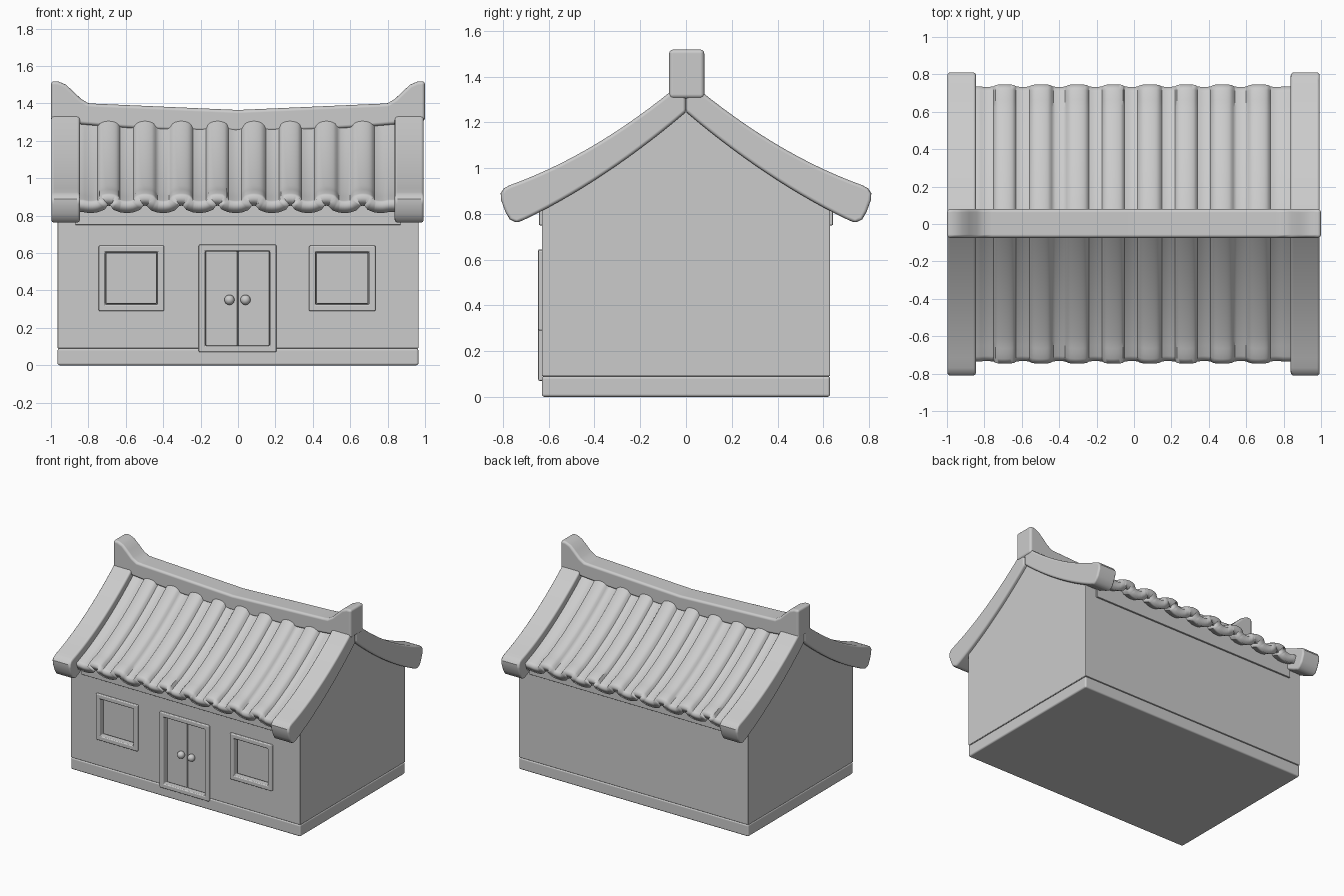
import bpy, bmesh, math

cube = bpy.data.objects.get("Cube")
if cube:
    bpy.data.objects.remove(cube, do_unlink=True)

clay = bpy.data.materials.new("plain grey")
clay.use_nodes = True
clay.diffuse_color = (0.6, 0.6, 0.6, 1)
clay.node_tree.nodes["Principled BSDF"].inputs["Base Color"].default_value = (0.6, 0.6, 0.6, 1)


def make(name, bm):
    mesh = bpy.data.meshes.new(name)
    bm.to_mesh(mesh)
    bm.free()
    mesh.materials.append(clay)
    ob = bpy.data.objects.new(name, mesh)
    bpy.context.collection.objects.link(ob)
    return ob


def activate(ob):
    bpy.ops.object.select_all(action='DESELECT')
    ob.select_set(True)
    bpy.context.view_layer.objects.active = ob


def finish(ob, bevel=0, segments=3):
    activate(ob)
    bpy.ops.object.shade_smooth_by_angle(angle=math.radians(35))
    if bevel:
        mod = ob.modifiers.new("soft edges", 'BEVEL')
        mod.width = bevel
        mod.segments = segments
        mod.limit_method = 'ANGLE'
        mod.angle_limit = math.radians(40)
        mod.harden_normals = True
    return ob


def prism(name, profile, start, end, along='X'):
    """Extrude a (y, z) profile along x, or an (x, z) profile along y."""
    bm = bmesh.new()
    place = (lambda p, t: (t, p[0], p[1])) if along == 'X' else (lambda p, t: (p[0], t, p[1]))
    face = bm.faces.new([bm.verts.new(place(p, start)) for p in profile])
    moved = bmesh.ops.extrude_face_region(bm, geom=[face])["geom"]
    shift = (end - start, 0, 0) if along == 'X' else (0, end - start, 0)
    bmesh.ops.translate(bm, vec=shift, verts=[v for v in moved if isinstance(v, bmesh.types.BMVert)])
    bmesh.ops.recalc_face_normals(bm, faces=bm.faces)
    return make(name, bm)


def box(name, x, y, z):
    return prism(name, [(x[0], z[0]), (x[1], z[0]), (x[1], z[1]), (x[0], z[1])], y[0], y[1], 'Y')


def cut(ob, cutter):
    mod = ob.modifiers.new("opening", 'BOOLEAN')
    mod.object = cutter
    mod.solver = 'EXACT'
    activate(ob)
    bpy.ops.object.modifier_apply(modifier=mod.name)


def top_z(y):
    return 1.39 - 0.85 * y + 0.32 * y * y


def under_z(y):
    return 1.245 - 0.85 * y + 0.26 * y * y


def steps(a, b, n):
    return [a + (b - a) * i / n for i in range(n + 1)]


# Base and walls with curved gables
W, D = 0.965, 0.63
finish(box("base", (-W, W), (-D, D), (0, 0.09)), 0.012)
gable = [(-D, 0.09)] + [(y, under_z(abs(y)) + 0.003) for y in steps(-D, D, 24)] + [(D, 0.09)]
walls = prism("walls", gable, -W, W)

# Door and window openings with raised frames
openings = [("right_window", (-0.745, -0.395), (0.29, 0.64)),
            ("left_window", (0.38, 0.735), (0.29, 0.64)),
            ("door", (-0.21, 0.205), (0.07, 0.645))]
for name, x, z in openings:
    inner_x = (x[0] + 0.035, x[1] - 0.035)
    inner_z = (z[0] + 0.035, z[1] - 0.035)
    cutter = box("cutter", inner_x, (-0.75, -0.58), inner_z)
    cutter.hide_render = True
    frame = box(name + "_frame", x, (-0.646, -0.6), z)
    cut(frame, cutter)
    cut(walls, cutter)
    bpy.data.objects.remove(cutter, do_unlink=True)
    finish(frame, 0.007)
    if name == "door":
        for side, edges in (("right", (inner_x[0] + 0.002, -0.003)), ("left", (0.0, inner_x[1] - 0.002))):
            finish(box(side + "_door_panel", edges, (-0.605, -0.57), inner_z), 0.005)
    else:
        pane_x = (inner_x[0] + 0.004, inner_x[1] - 0.004)
        pane_z = (inner_z[0] + 0.004, inner_z[1] - 0.004)
        finish(box(name + "_pane", pane_x, (-0.61, -0.57), pane_z), 0.006)
finish(walls, 0.008)

# Door knobs
for side, x in (("right", -0.046), ("left", 0.04)):
    bm = bmesh.new()
    bmesh.ops.create_uvsphere(bm, u_segments=20, v_segments=12, radius=0.027)
    bmesh.ops.translate(bm, vec=(x, -0.618, 0.35), verts=bm.verts)
    finish(make(side + "_door_knob", bm))

# Thick curved gable boards with rounded eave ends
upper = [(y, top_z(y)) for y in steps(0, 0.77, 14)]
lower = [(y, under_z(y)) for y in steps(0.70, 0, 14)]
tip = [(0.795, 0.912), (0.81, 0.89), (0.808, 0.86), (0.79, 0.81), (0.77, 0.775), (0.74, 0.76)]
for side, x in (("right", (-0.998, -0.845)), ("left", (0.838, 0.993))):
    for end, sign in (("front", -1), ("back", 1)):
        outline = [(sign * y, z) for y, z in upper + tip + lower]
        finish(prism(f"{side}_{end}_gable_board", outline, *x), 0.015)

# Ridge beam with a sagging top and upswept ends
def ridge_top(x):
    t = max(0.0, min(1.0, (abs(x) - 0.79) / 0.17))
    return 1.365 + 0.044 * abs(x) + 0.11 * t * t * (3 - 2 * t)


xs = steps(-1, 1, 50)
ridge = [(x, ridge_top(x)) for x in xs]
ridge += [(x, 1.25 + 0.055 * abs(x) ** 2) for x in reversed(xs)]
finish(prism("ridge_beam", ridge, -0.074, 0.08, 'Y'), 0.018)

# Wavy tiled roof: round cover tiles over shallow pans
PITCH, HALF = 0.194, 0.058


def wave(x):
    k = max(-3.5, min(3.5, round(x / PITCH - 0.5) + 0.5))
    d = abs(x + 0.012 - k * PITCH)
    if d < HALF:
        return 0.036 * math.sqrt(1 - (d / HALF) ** 2) ** 0.8
    return -0.008 * math.sin(min(1, (d - HALF) / (PITCH - 2 * HALF)) * math.pi)


bm = bmesh.new()
rows = []
for y in steps(0.02, 0.735, 26):
    flare = 0.008 * max(0, 1 - abs(y - 0.69) / 0.07)
    slope = -0.85 + 0.64 * y
    size = math.hypot(1, slope)
    row = []
    for x in steps(-0.86, 0.86, 172):
        h = wave(x) * 0.85 + flare * (1 if wave(x) > 0 else 0.3)
        row.append(bm.verts.new((x, y - h * slope / size, top_z(y) - 0.063 + h / size)))
    rows.append(row)
for a, b in zip(rows, rows[1:]):
    for i in range(len(a) - 1):
        bm.faces.new((a[i], a[i + 1], b[i + 1], b[i]))
bmesh.ops.recalc_face_normals(bm, faces=bm.faces)
if sum(f.normal.z for f in bm.faces) < 0:
    bmesh.ops.reverse_faces(bm, faces=bm.faces)
tiles = make("roof_tiles", bm)
thick = tiles.modifiers.new("thickness", 'SOLIDIFY')
thick.thickness = 0.06
thick.offset = -1
both = tiles.modifiers.new("both slopes", 'MIRROR')
both.use_axis = (False, True, False)
finish(tiles)

# Roof bed that fills the space under the tiles, ending in a thin strip on each wall
bed_top = [(y, top_z(abs(y)) - 0.1) for y in steps(-0.642, 0.642, 24)]
bed_low = [(0.642, 0.75), (-0.642, 0.75)]
finish(prism("roof_bed", bed_top + bed_low, -0.87, 0.87), 0.004)
